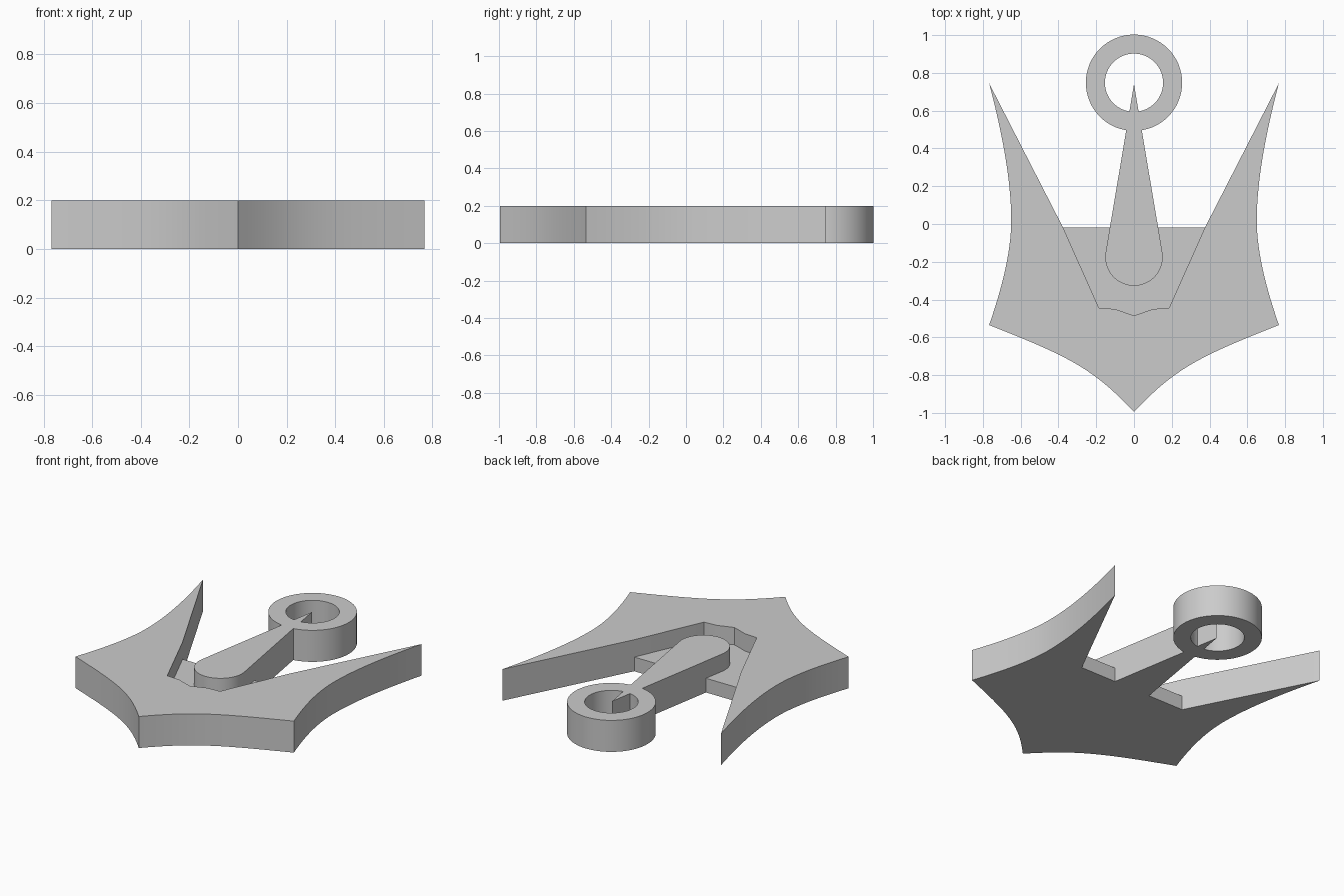
import bpy
import bmesh
import math
from mathutils import Vector

cube = bpy.data.objects.get("Cube")
if cube:
    bpy.data.objects.remove(cube, do_unlink=True)

HEIGHT = 0.2
FLOOR = 0.09

grey = bpy.data.materials.new("plain grey")
grey.use_nodes = True
colour = (0.6, 0.6, 0.6, 1)
grey.diffuse_color = colour
grey.node_tree.nodes["Principled BSDF"].inputs["Base Color"].default_value = colour


def bezier(a, b, c, d, steps=14):
    """Points along a cubic curve, without the last one."""
    a, b, c, d = (Vector(p) for p in (a, b, c, d))
    points = []
    for i in range(steps):
        t = i / steps
        s = 1 - t
        points.append(a * s**3 + b * 3 * s * s * t + c * 3 * s * t * t + d * t**3)
    return points


def arc(radius, centre_y, start, end, steps):
    """Points on an arc about the middle line, angles in radians."""
    angles = [start + (end - start) * i / steps for i in range(steps + 1)]
    return [(radius * math.cos(a), centre_y + radius * math.sin(a)) for a in angles]


def mirrored(half):
    """Close a half outline whose first and last points lie on x = 0."""
    return list(half) + [(-x, y) for x, y in reversed(half[1:-1])]


def finish(name, bm):
    bmesh.ops.recalc_face_normals(bm, faces=bm.faces)
    mesh = bpy.data.meshes.new(name)
    bm.to_mesh(mesh)
    bm.free()
    obj = bpy.data.objects.new(name, mesh)
    bpy.context.collection.objects.link(obj)
    mesh.materials.append(grey)
    bpy.ops.object.select_all(action="DESELECT")
    obj.select_set(True)
    bpy.context.view_layer.objects.active = obj
    bpy.ops.object.shade_smooth_by_angle(angle=math.radians(25))
    return obj


def slab(name, outline, height):
    """Extrude a flat outline up from the ground."""
    bm = bmesh.new()
    face = bm.faces.new([bm.verts.new((x, y, 0)) for x, y in outline])
    top = bmesh.ops.extrude_face_region(bm, geom=[face], use_keep_orig=True)
    verts = [g for g in top["geom"] if isinstance(g, bmesh.types.BMVert)]
    bmesh.ops.translate(bm, verts=verts, vec=(0, 0, height))
    return finish(name, bm)


# Crown with two pointed arms
tip, waist, barb, keel = (0.767, 0.745), (0.65, 0.02), (0.767, -0.535), (0, -0.995)
throat = [(0.376, -0.018), (0.185, -0.445), (0.1, -0.45), (0.05, -0.468), (0, -0.485)]
half = [tuple(p) for p in
        bezier(keel, (0.22, -0.76), (0.35, -0.7), barb)
        + bezier(barb, (0.689, -0.31), (0.65, -0.13), waist)
        + bezier(waist, (0.65, 0.21), (0.689, 0.45), tip)]
slab("crown_and_arms", mirrored(half + [tip] + throat), HEIGHT)

# Thin web joining the arms, tucked slightly into the crown
web = [(0, -0.55), (0.2, -0.5), throat[0], (0, throat[0][1])]
slab("web_floor", mirrored(web), FLOOR)

# Tapering shank with a round foot and a sharp point
shank = arc(0.152, -0.175, -math.pi / 2, math.radians(10), 20) + [(0, 0.74)]
slab("shank", mirrored(shank), HEIGHT)

# Ring: rectangular section swept round the vertical axis
bm = bmesh.new()
SIDES = 64
section = [(0.154, 0), (0.255, 0), (0.255, HEIGHT), (0.154, HEIGHT)]
loops = []
for i in range(SIDES):
    a = 2 * math.pi * i / SIDES
    loops.append([bm.verts.new((r * math.cos(a), 0.748 + r * math.sin(a), z))
                  for r, z in section])
for i, loop in enumerate(loops):
    after = loops[(i + 1) % SIDES]
    for j in range(4):
        k = (j + 1) % 4
        bm.faces.new((loop[j], after[j], after[k], loop[k]))
finish("ring", bm)
